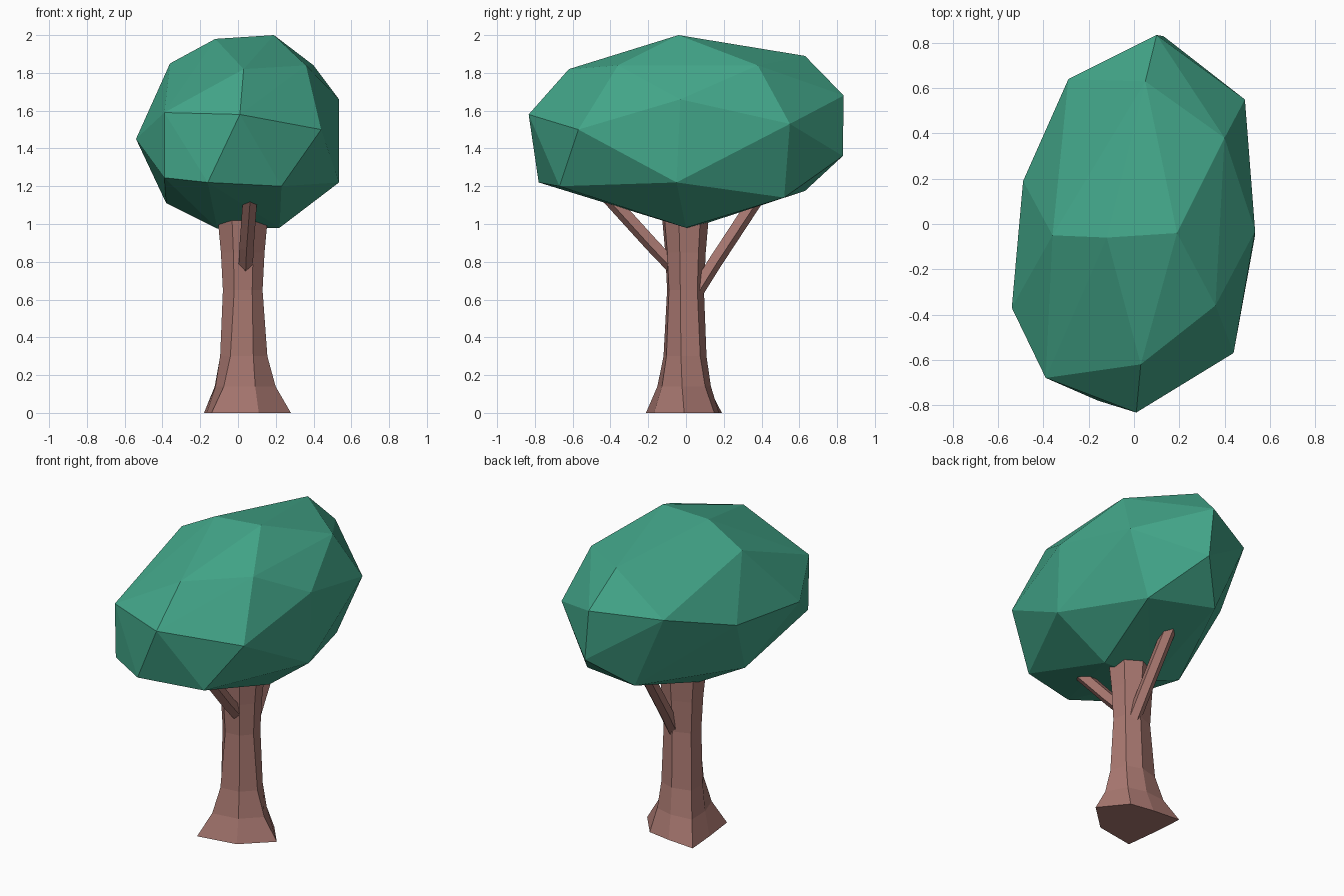
import bpy, bmesh
from mathutils import Vector

if "Cube" in bpy.data.objects:
    bpy.data.objects.remove(bpy.data.objects["Cube"])


def material(name, colour):
    m = bpy.data.materials.new(name)
    m.diffuse_color = (*colour, 1)
    m.use_nodes = True
    m.node_tree.nodes["Principled BSDF"].inputs["Base Color"].default_value = m.diffuse_color
    return m


def finish(bm, name, mat):
    bmesh.ops.recalc_face_normals(bm, faces=bm.faces)
    me = bpy.data.meshes.new(name)
    bm.to_mesh(me)
    bm.free()
    me.materials.append(mat)
    ob = bpy.data.objects.new(name, me)
    bpy.context.collection.objects.link(ob)
    return ob


def loft(name, rings, mat):
    """Skin a list of equal-length rings and cap both ends."""
    bm = bmesh.new()
    loops = [[bm.verts.new(p) for p in ring] for ring in rings]
    n = len(loops[0])
    for a, b in zip(loops, loops[1:]):
        for i in range(n):
            j = (i + 1) % n
            bm.faces.new((a[i], a[j], b[j], b[i]))
    bm.faces.new(loops[0][::-1])
    bm.faces.new(loops[-1])
    return finish(bm, name, mat)


bark = material("bark", (0.40, 0.19, 0.165))
leaf = material("leaf", (0.055, 0.38, 0.25))

# Trunk: seven-sided waist section flaring to an irregular root outline
root = [(-.14, -.212), (.11, -.17), (.28, -.01), (.15, .15), (0, .175), (-.18, .19), (-.165, 0)]
waist = [(-.02, -.10), (.075, -.09), (.13, -.03), (.115, .06), (.03, .095), (-.075, .055), (-.08, -.04)]
levels = [(0, 1, 1), (.14, .46, 1), (.30, .17, 1), (.65, 0, 1), (.85, 0, 1.1), (1.05, 0, 1.28)]
rings = []
for z, flare, size in levels:
    ring = []
    for r, w in zip(root, waist):
        p = Vector(w).lerp(Vector(r), flare)
        ring.append((.025 + (p.x - .025) * size, p.y * size, z))
    rings.append(ring)
loft("trunk", rings, bark)


# Branches: thin five-sided limbs running up into the crown
def branch(name, path, side):
    section = [(-.038, -.02), (0, -.042), (.038, -.015), (.025, .032), (-.025, .032)]
    rings = [[(x + u, y - side * v * .8, z + v * .6) for u, v in section] for x, y, z in path]
    loft(name, rings, bark)


branch("front_branch", [(.04, -.05, .76), (.045, -.17, .885), (.065, -.42, 1.16)], -1)
branch("back_branch", [(.05, .05, .64), (.045, .15, .80), (.035, .38, 1.15)], 1)

# Crown: faceted convex shell around a few corner points
crown = [
    (.19, -.04, 2.0), (-.12, -.06, 1.98), (-.36, -.05, 1.85), (.03, -.62, 1.82),
    (.36, -.36, 1.84), (.40, .38, 1.84), (.05, .63, 1.89), (.01, -.833, 1.58),
    (.44, -.57, 1.50), (.535, -.03, 1.66), (.535, -.05, 1.22), (.49, .55, 1.53),
    (-.39, -.68, 1.59), (-.39, -.67, 1.245), (-.16, -.78, 1.22), (.23, -.67, 1.20),
    (-.54, -.37, 1.45), (-.49, .19, 1.50), (-.29, .64, 1.65), (.10, .835, 1.68),
    (.13, .83, 1.36), (.33, .52, 1.14), (-.08, .63, 1.175), (.22, .0, .98),
    (-.11, .02, .975), (-.38, -.05, 1.11),
]
bm = bmesh.new()
for p in crown:
    bm.verts.new(p)
bmesh.ops.convex_hull(bm, input=bm.verts[:])
bmesh.ops.delete(bm, geom=[v for v in bm.verts if not v.link_faces], context='VERTS')
finish(bm, "crown", leaf)
